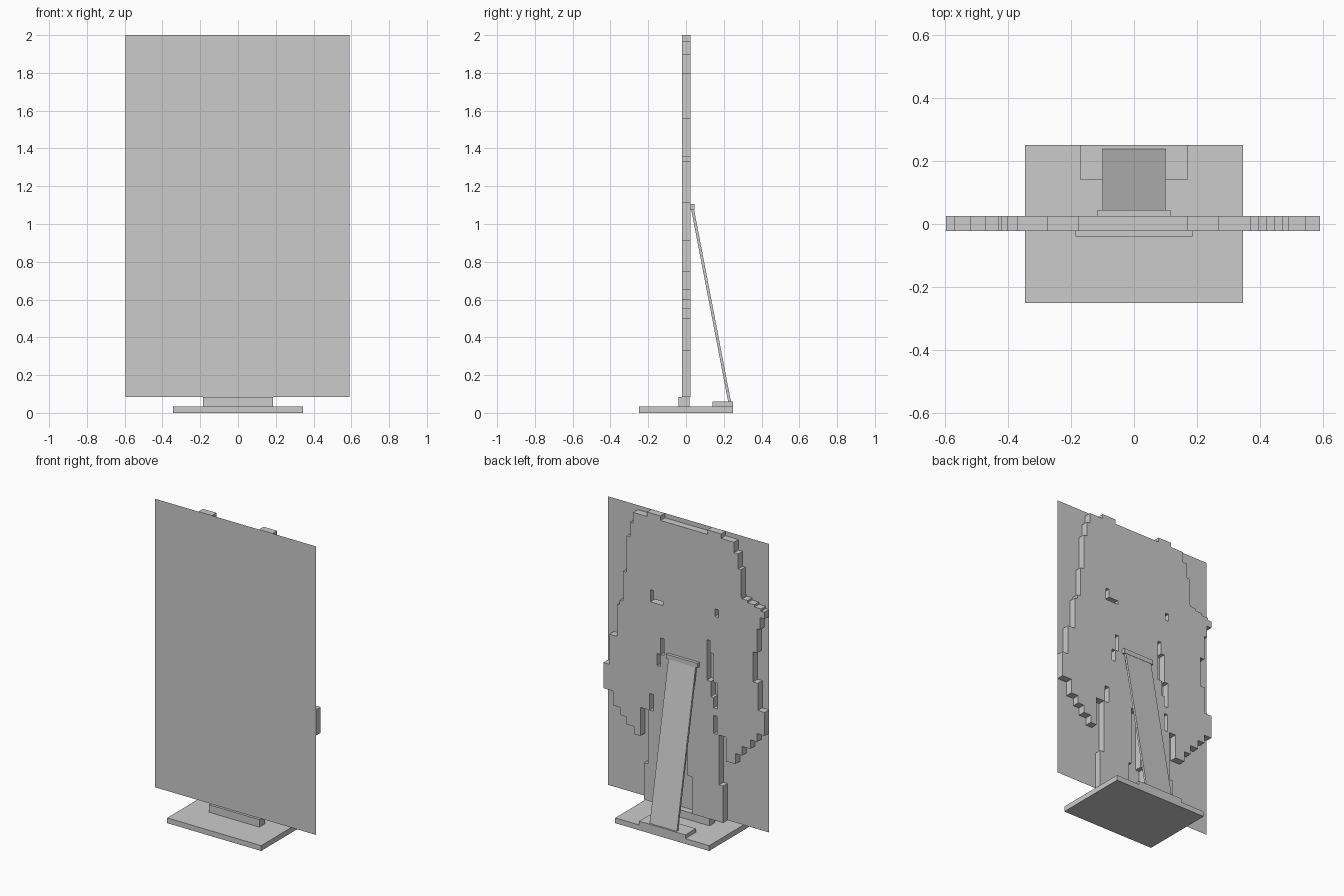
import bpy
import bmesh

default_cube = bpy.data.objects.get("Cube")
if default_cube:
    bpy.data.objects.remove(default_cube, do_unlink=True)

GREY = (0.6, 0.6, 0.6, 1.0)
grey = bpy.data.materials.new("plain grey card")
grey.use_nodes = True
grey.diffuse_color = GREY
grey.node_tree.nodes["Principled BSDF"].inputs["Base Color"].default_value = GREY


def finish(name, bm):
    """Turn a bmesh into a named, flat shaded object."""
    bmesh.ops.recalc_face_normals(bm, faces=bm.faces)
    mesh = bpy.data.meshes.new(name)
    bm.to_mesh(mesh)
    bm.free()
    mesh.materials.append(grey)
    obj = bpy.data.objects.new(name, mesh)
    bpy.context.collection.objects.link(obj)
    return obj


def extrude_all(bm, offset):
    """Extrude every face of a flat sheet into a solid."""
    result = bmesh.ops.extrude_face_region(bm, geom=bm.faces[:], use_keep_orig=True)
    moved = [g for g in result["geom"] if isinstance(g, bmesh.types.BMVert)]
    bmesh.ops.translate(bm, verts=moved, vec=offset)


def side_profile(name, half_width, points):
    """Solid with a (y, z) side profile, centred on x."""
    bm = bmesh.new()
    bm.faces.new([bm.verts.new((-half_width, y, z)) for y, z in points])
    extrude_all(bm, (2 * half_width, 0, 0))
    return finish(name, bm)


def block(name, half_width, y0, y1, z0, z1):
    return side_profile(name, half_width, [(y0, z0), (y1, z0), (y1, z1), (y0, z1)])


# Stand: base, front foot, rear pad, sloping strut and its top clip
block("base_plate", 0.345, -0.25, 0.25, 0, 0.035)
block("front_foot", 0.185, -0.04, 0.018, 0.035, 0.085)
block("strut_pad", 0.17, 0.14, 0.25, 0.035, 0.06)
block("strut_clip", 0.115, 0.025, 0.045, 1.075, 1.105)
side_profile("rear_strut", 0.1,
             [(0.027, 1.08), (0.042, 1.08), (0.238, 0.06), (0.223, 0.06)])

# Front panel: a single flat sheet
bm = bmesh.new()
corners = [(-0.595, 0.085), (0.59, 0.085), (0.59, 2), (-0.595, 2)]
bm.faces.new([bm.verts.new((x, -0.023, z)) for x, z in corners])
finish("front_panel", bm)

# Stepped backing board: (lower z of the step, x of its edge), from the top down
TOP = 2.0
LEFT_STEPS = [(1.97, .27), (1.9, .37), (1.8, .395), (1.56, .42), (1.36, .445),
              (1.33, .47), (1.115, .49), (.915, .545), (.745, .59), (.65, .52),
              (.6, .465), (.55, .42), (.5, .365), (.33, .26), (.085, .29)]
RIGHT_STEPS = [(1.97, -.275), (1.9, -.37), (1.8, -.4), (1.62, -.42), (1.61, -.43),
               (1.595, -.47), (1.58, -.52), (1.565, -.57), (1.52, -.595),
               (1.44, -.56), (1.28, -.54), (1.08, -.51), (.9, -.545),
               (.745, -.595), (.69, -.54), (.63, -.49), (.57, -.43),
               (.5, -.38), (.33, -.26), (.085, -.29)]

# Openings through the board: x0, x1, z0, z1
OPENINGS = [
    (-.175, .17, 1.97, TOP),                            # top notch
    (.22, .245, 1.41, 1.49), (.15, .22, 1.41, 1.435),   # L slot
    (-.255, -.23, 1.44, 1.49),                          # small slot
    (.145, .17, 1.08, 1.19), (.17, .195, 1, 1.08),      # left inner slot
    (-.195, -.17, 1.19, 1.27), (-.22, -.17, 1, 1.19),   # right inner slot
    (-.25, -.2, .9, 1), (-.25, -.22, .83, .9),
    (.22, .25, .69, .8), (.26, .318, .5, .69),          # left arm gap
    (-.245, -.22, .66, .78), (-.31, -.26, .5, .66),     # right arm gap
    (-.03, .04, .33, .72), (-.06, .06, .085, .33),      # gap between legs
]


def edge_at(steps, z):
    return next(x for low, x in steps if z > low)


def is_solid(x, z):
    if not edge_at(RIGHT_STEPS, z) < x < edge_at(LEFT_STEPS, z):
        return False
    return not any(x0 < x < x1 and z0 < z < z1 for x0, x1, z0, z1 in OPENINGS)


xs = {x for _, x in LEFT_STEPS + RIGHT_STEPS}
zs = {z for z, _ in LEFT_STEPS + RIGHT_STEPS} | {TOP}
for x0, x1, z0, z1 in OPENINGS:
    xs |= {x0, x1}
    zs |= {z0, z1}
xs, zs = sorted(xs), sorted(zs)

bm = bmesh.new()
corner_verts = {}


def corner(x, z):
    if (x, z) not in corner_verts:
        corner_verts[x, z] = bm.verts.new((x, -0.022, z))
    return corner_verts[x, z]


for x0, x1 in zip(xs, xs[1:]):
    for z0, z1 in zip(zs, zs[1:]):
        if is_solid((x0 + x1) / 2, (z0 + z1) / 2):
            bm.faces.new([corner(x0, z0), corner(x1, z0), corner(x1, z1), corner(x0, z1)])
extrude_all(bm, (0, 0.047, 0))
finish("backing_board", bm)
